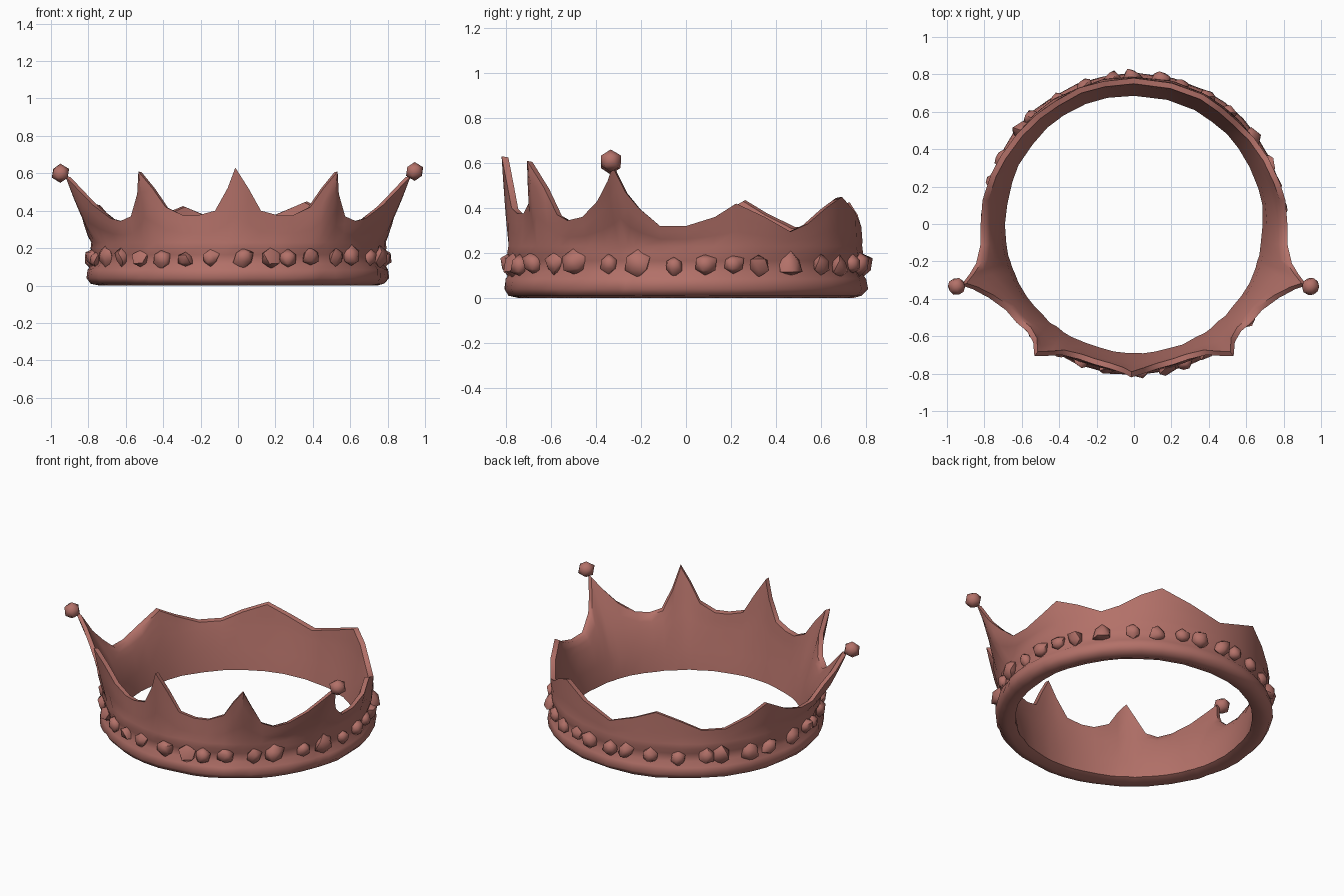
import bpy, bmesh, random
from math import sin, cos, radians, pi
from mathutils import Vector

random.seed(11)
if "Cube" in bpy.data.objects:
    bpy.data.objects.remove(bpy.data.objects["Cube"])

copper = bpy.data.materials.new("dusty_copper")
copper.use_nodes = True
color = (0.45, 0.165, 0.14, 1)
copper.diffuse_color = color
copper.node_tree.nodes["Principled BSDF"].inputs["Base Color"].default_value = color


def finish(bm, name, angle):
    bmesh.ops.recalc_face_normals(bm, faces=bm.faces)
    mesh = bpy.data.meshes.new(name)
    bm.to_mesh(mesh)
    bm.free()
    obj = bpy.data.objects.new(name, mesh)
    bpy.context.collection.objects.link(obj)
    mesh.materials.append(copper)
    bpy.ops.object.select_all(action="DESELECT")
    obj.select_set(True)
    bpy.context.view_layer.objects.active = obj
    bpy.ops.object.shade_smooth_by_angle(angle=radians(angle))


def polar(angle, r, z):
    return Vector((r * sin(angle), -r * cos(angle), z))


# Crest, front to back: degrees from the front, radius, height
front = [
    (4, .80, .52), (9, .785, .40), (16, .78, .375), (22, .78, .375),
    (29, .80, .42), (33, .84, .52), (37, .885, .61), (40.5, .83, .49), (45, .81, .37),
    (50, .82, .345), (56, .825, .36), (63, .87, .43), (68, .93, .52), (70.5, .98, .585),
    (73, .92, .47), (76, .87, .40), (82, .83, .32), (90, .82, .32), (99, .82, .36)]
back_left = [
    (106, .81, .42), (116, .80, .36), (126, .79, .295), (134, .78, .33),
    (143, .78, .40), (152, .785, .45), (165, .78, .38)]
back_right = [
    (109, .81, .435), (117, .80, .375), (128, .79, .315), (138, .785, .315),
    (147, .78, .37), (158, .785, .425), (168, .78, .37)]
right = [(-a, r, z) for a, r, z in front + back_right]
ring = [(-1, .82, .63)] + front + back_left + [(180, .78, .315)] + right[::-1]

# Rolled lower rim, shallow jewel groove and ridge, as radius and height
rim = [(.69, .02), (.74, 0), (.785, .01), (.808, .04), (.80, .085),
       (.778, .115), (.778, .165), (.792, .20), (.787, .23)]


def column(deg, r, z):
    """Closed cross-section of the crown at one angle."""
    section = [(pr + random.uniform(-.005, .005), pz) for pr, pz in rim]
    base_r, base_z = rim[-1]
    for t in (.35, .7):
        section.append((base_r + (r - base_r) * t ** .75, base_z + (z - base_z) * t))
    section += [(r, z), (r - .03, z - .005)]
    for t in (.65, .3):
        section.append((.73 + (r - .76) * t ** .85, base_z + (z - base_z) * t))
    section.append((.71, .14))
    return [polar(radians(deg), pr, pz) for pr, pz in section]


# Crown body
bm = bmesh.new()
cols = [[bm.verts.new(p) for p in column(*key)] for key in ring]
for i, this in enumerate(cols):
    after = cols[(i + 1) % len(cols)]
    for j in range(len(this)):
        k = (j + 1) % len(this)
        bm.faces.new((this[j], after[j], after[k], this[k]))
finish(bm, "crown_band", 55)

# Rough jewels half sunk into the groove
count = 34
for i in range(count):
    a = 2 * pi * (i + random.uniform(-.25, .25)) / count
    bm = bmesh.new()
    bmesh.ops.create_icosphere(bm, subdivisions=1, radius=1)
    size = random.uniform(.046, .062)
    center = polar(a, .785, random.uniform(.14, .155))
    out, side = polar(a, 1, 0), Vector((cos(a), sin(a), 0))
    for v in bm.verts:
        p = v.co * random.uniform(.75, 1.15) * size
        v.co = center + side * p.x + out * p.y * .8 + Vector((0, 0, p.z))
    finish(bm, f"jewel_{i + 1}", 55)

# Lumpy knobs on the side points
for label, x, z in (("left", .945, .61), ("right", -.95, .6)):
    bm = bmesh.new()
    bmesh.ops.create_icosphere(bm, subdivisions=1, radius=.052)
    for v in bm.verts:
        v.co = v.co * random.uniform(.9, 1.05) + Vector((x, -.335, z))
    finish(bm, f"{label}_knob", 50)
